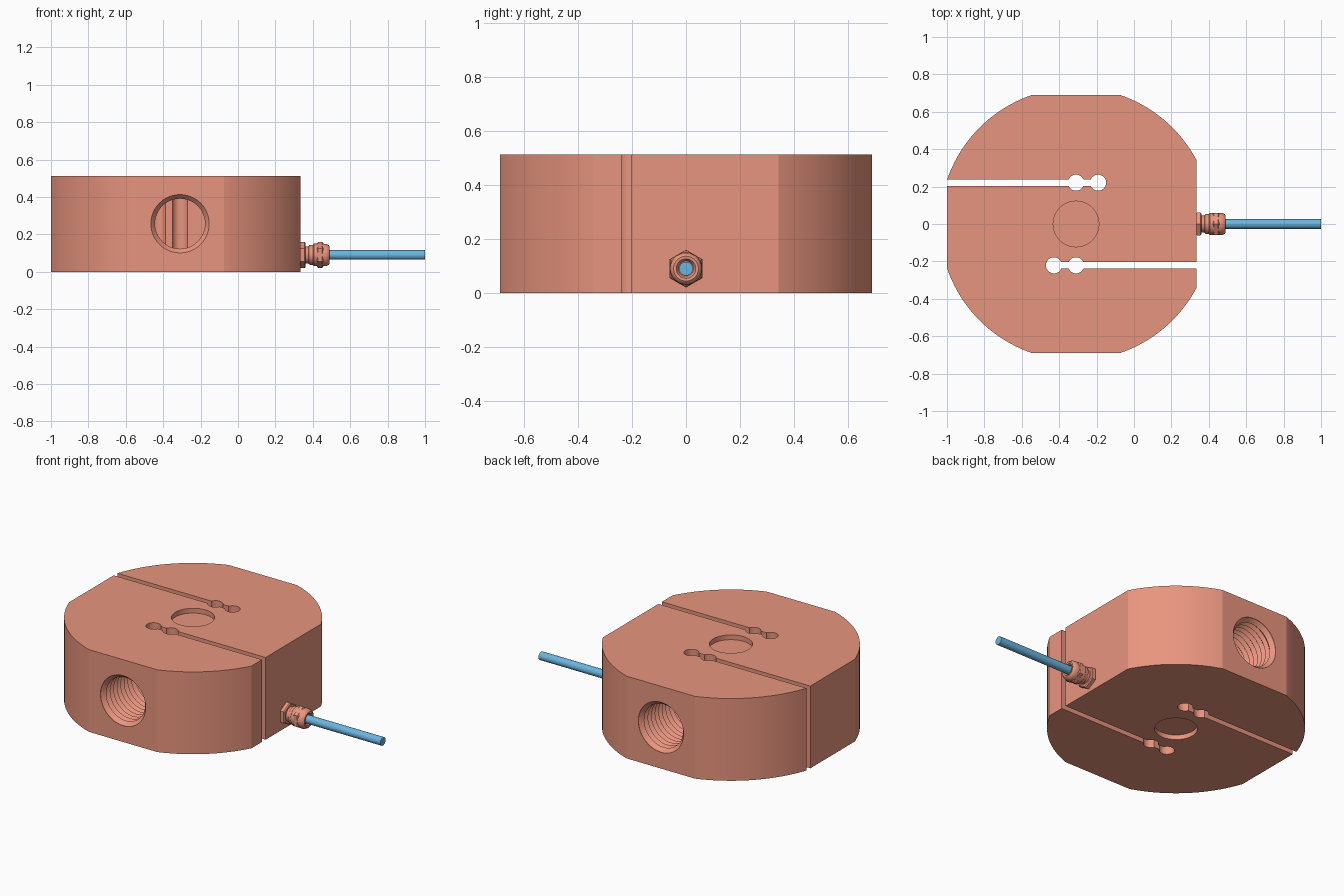
import bpy, bmesh
from math import acos, asin, cos, sin, pi, radians
from mathutils import Matrix, Vector

if "Cube" in bpy.data.objects:
    bpy.data.objects.remove(bpy.data.objects["Cube"])

CX, R, H = -0.31, 0.729, 0.513      # body centre, arc radius, height


def material(name, rgb):
    m = bpy.data.materials.new(name)
    m.diffuse_color = (*rgb, 1)
    m.use_nodes = True
    m.node_tree.nodes["Principled BSDF"].inputs["Base Color"].default_value = m.diffuse_color
    return m


COPPER = material("copper_body", (0.81, 0.30, 0.21))
BLUE = material("blue_cable", (0.15, 0.46, 0.74))


def finish(name, bm, mat=COPPER):
    bmesh.ops.recalc_face_normals(bm, faces=bm.faces)
    me = bpy.data.meshes.new(name)
    bm.to_mesh(me)
    bm.free()
    me.materials.append(mat)
    ob = bpy.data.objects.new(name, me)
    bpy.context.collection.objects.link(ob)
    return ob


def activate(ob):
    bpy.ops.object.select_all(action='DESELECT')
    ob.select_set(True)
    bpy.context.view_layer.objects.active = ob


def smooth(ob, deg):
    activate(ob)
    bpy.ops.object.shade_smooth_by_angle(angle=radians(deg))


def lathe(name, profile, segs, loc, rot=Matrix(), mat=COPPER):
    """Closed solid of revolution; profile is (distance, radius) along local z."""
    bm = bmesh.new()
    M = Matrix.Translation(loc) @ rot
    rings = [[bm.verts.new(M @ Vector((r * cos(2 * pi * i / segs), r * sin(2 * pi * i / segs), t)))
              for i in range(segs)] for t, r in profile]
    for a, b in zip(rings, rings[1:]):
        for i in range(segs):
            j = (i + 1) % segs
            bm.faces.new((a[i], a[j], b[j], b[i]))
    bm.faces.new(rings[0])
    bm.faces.new(rings[-1])
    return finish(name, bm, mat)


def box(name, x0, x1, y0, y1, z0, z1):
    bm = bmesh.new()
    M = Matrix.Translation(((x0 + x1) / 2, (y0 + y1) / 2, (z0 + z1) / 2))
    bmesh.ops.create_cube(bm, size=1, matrix=M @ Matrix.Diagonal((x1 - x0, y1 - y0, z1 - z0, 1)))
    return finish(name, bm)


# Body: disc with four flats
def arc(a0, a1, n):
    return [(CX + R * cos(a0 + (a1 - a0) * i / n), R * sin(a0 + (a1 - a0) * i / n)) for i in range(n + 1)]


right, top, left = acos(0.643 / R), asin(0.69 / R), pi - acos(0.69 / R)
half = arc(right, top, 20) + arc(pi - top, left, 20)
outline = half + [(x, -y) for x, y in reversed(half)]
bm = bmesh.new()
base = bm.faces.new([bm.verts.new((x, y, 0)) for x, y in outline])
ext = bmesh.ops.extrude_face_region(bm, geom=[base], use_keep_orig=True)
bmesh.ops.translate(bm, vec=(0, 0, H),
                    verts=[v for v in ext["geom"] if isinstance(v, bmesh.types.BMVert)])
body = finish("load_cell_body", bm)

# Slits with paired relief holes, point-symmetric about the centre
cutters = []
for s in (1, -1):
    y, end = s * 0.221, CX + s * 0.118
    xs = sorted((CX - s * 0.9, end))
    cutters.append(box("slit_cutter", xs[0], xs[1], y - 0.0175, y + 0.0175, -0.1, H + 0.1))
    for x in (CX, end):
        cutters.append(lathe("relief_cutter", [(-0.1, 0.043), (H + 0.1, 0.043)], 40, (x, y, 0)))

# Shallow round pockets on top and bottom
for z0, z1 in ((-0.1, 0.03), (H - 0.03, H + 0.1)):
    cutters.append(lathe("pocket_cutter", [(z0, 0.122), (z1, 0.122)], 64, (CX, 0, 0)))

# Threaded bores front and back, running in to the slits
pitch, teeth = 0.035, 12
thread = [(0.224, 0.134)]
for i in range(teeth):
    t = 0.24 + i * pitch
    thread += [(t, 0.134), (t + pitch * 0.5, 0.153)]
thread += [(0.663, 0.134), (0.688, 0.156), (0.8, 0.156)]
for a in (90, -90):
    cutters.append(lathe("bore_cutter", thread, 48, (CX, 0, 0.257), Matrix.Rotation(radians(a), 4, 'X')))

for c in cutters:
    mod = body.modifiers.new("cut", 'BOOLEAN')
    mod.operation, mod.solver, mod.object = 'DIFFERENCE', 'EXACT', c
    activate(body)
    bpy.ops.object.modifier_apply(modifier=mod.name)
    bpy.data.objects.remove(c)
smooth(body, 15)

# Cable gland and cable along +x
ALONG_X = Matrix.Rotation(radians(90), 4, 'Y')
AXIS = (0, 0, 0.09)
lathe("gland_base_nut", [(0.325, 0.064), (0.338, 0.07), (0.356, 0.07), (0.362, 0.063)], 6, AXIS, ALONG_X)
lathe("gland_cap_nut", [(0.422, 0.062), (0.428, 0.069), (0.45, 0.069), (0.456, 0.062)], 6, AXIS, ALONG_X)
sleeve = lathe("gland_sleeve", [(0.35, 0.045), (0.376, 0.045), (0.38, 0.052), (0.4, 0.054), (0.405, 0.06),
                                (0.46, 0.06), (0.475, 0.058), (0.485, 0.053), (0.49, 0.046),
                                (0.489, 0.036), (0.475, 0.028)], 40, AXIS, ALONG_X)
smooth(sleeve, 35)
cable = lathe("cable", [(0.46, 0.0255), (1.0, 0.0255)], 32, AXIS, ALONG_X, BLUE)
smooth(cable, 35)
